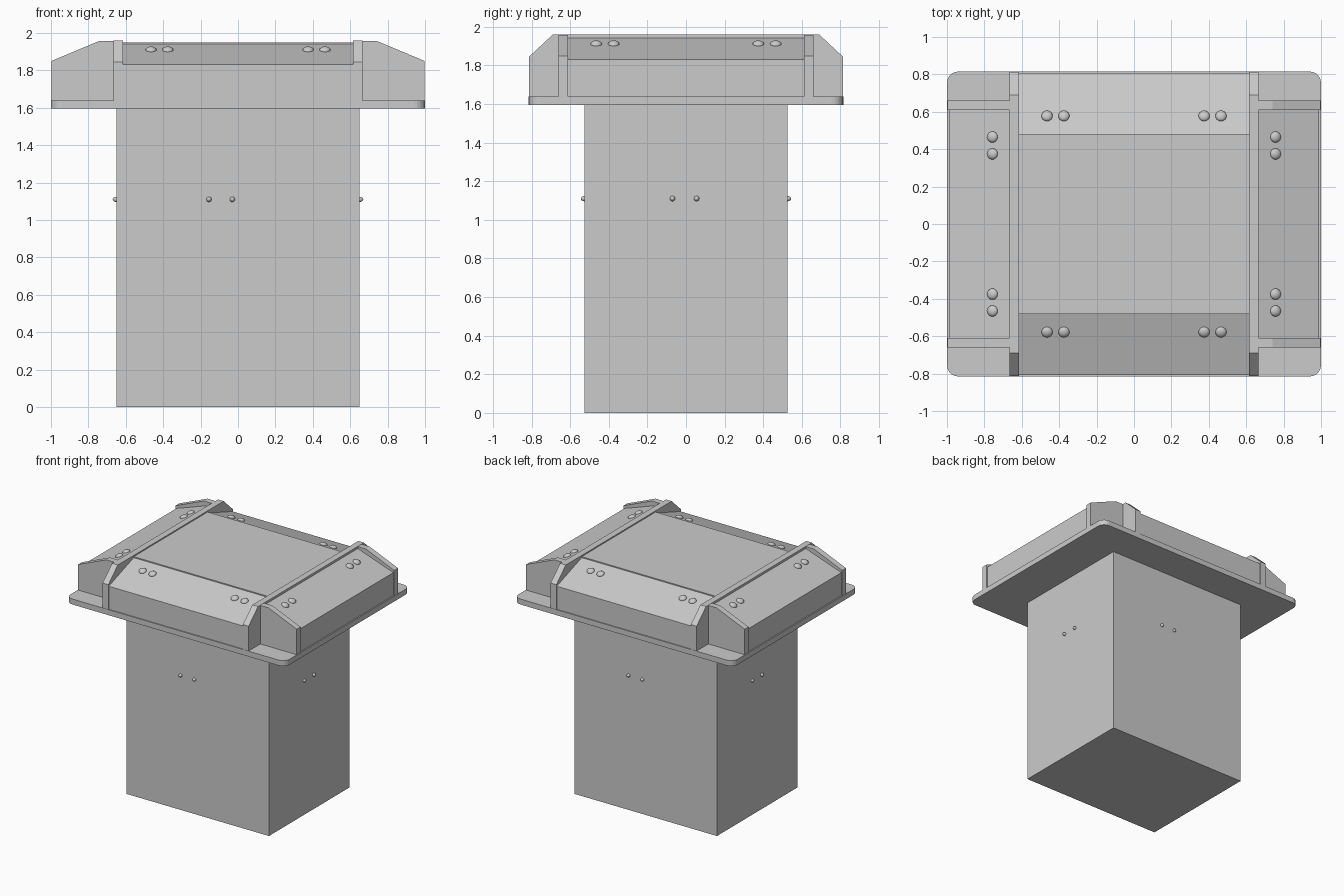
import bpy, bmesh, math
from mathutils import Matrix, Vector

if "Cube" in bpy.data.objects:
    bpy.data.objects.remove(bpy.data.objects["Cube"])

grey = bpy.data.materials.new("plain grey")
grey.diffuse_color = (0.6, 0.6, 0.6, 1)
grey.use_nodes = True
grey.node_tree.nodes["Principled BSDF"].inputs["Base Color"].default_value = grey.diffuse_color


def finish(name, bm, smooth=False):
    bmesh.ops.recalc_face_normals(bm, faces=bm.faces)
    me = bpy.data.meshes.new(name)
    bm.to_mesh(me)
    bm.free()
    me.materials.append(grey)
    for p in me.polygons:
        p.use_smooth = smooth
    ob = bpy.data.objects.new(name, me)
    bpy.context.collection.objects.link(ob)
    return ob


def box(name, x, y, z0, z1, round_r=0.0):
    bm = bmesh.new()
    bmesh.ops.create_cube(bm, size=1, matrix=Matrix.Translation((0, 0, (z0 + z1) / 2))
                          @ Matrix.Diagonal((2 * x, 2 * y, z1 - z0, 1)))
    if round_r:
        edges = [e for e in bm.edges
                 if abs((e.verts[0].co - e.verts[1].co).normalized().z) > 0.9]
        bmesh.ops.bevel(bm, geom=edges, offset=round_r, segments=5,
                        profile=0.5, affect='EDGES')
    return finish(name, bm)


def prism(name, profile, a, b, turn=0.0):
    """Extrude an (outward, z) profile from a to b sideways; outward is -y, then turn about z."""
    bm = bmesh.new()
    rot = Matrix.Rotation(turn, 3, 'Z')
    rings = [[bm.verts.new(rot @ Vector((s, -o, z))) for o, z in profile] for s in (a, b)]
    bm.faces.new(rings[0])
    bm.faces.new(rings[1])
    n = len(profile)
    for i in range(n):
        j = (i + 1) % n
        bm.faces.new((rings[0][i], rings[0][j], rings[1][j], rings[1][i]))
    return finish(name, bm)


def rivets(name, spots, normal, r, height):
    bm = bmesh.new()
    q = Vector(normal).to_track_quat('Z', 'Y').to_matrix().to_4x4()
    for s in spots:
        bmesh.ops.create_uvsphere(bm, u_segments=14, v_segments=8, radius=1,
                                  matrix=Matrix.Translation(s) @ q
                                  @ Matrix.Diagonal((r, r, height, 1)))
    return finish(name, bm, True)


# main body and flange
box("body", 0.65, 0.525, 0, 1.6)
box("flange_plate", 1.0, 0.815, 1.595, 1.64, 0.06)

# raised centre of the lid
box("lid_centre", 0.615, 0.482, 1.63, 1.95)

# sloped panels, end ribs and rivets on all four sides
for i, side in enumerate(("front", "right", "back", "left")):
    t = i * math.pi / 2
    rot = Matrix.Rotation(t, 3, 'Z')
    lateral = i % 2 == 1
    out, inner = (0.99, 0.665) if lateral else (0.807, 0.48)
    prism(side + "_panel", [(inner, 1.63), (out, 1.63), (out, 1.83), (inner, 1.942)],
          -0.615, 0.615, t)

    # slope rivets
    ro = 0.757 if lateral else 0.578
    rz = 1.83 + (out - ro) / (out - inner) * 0.112
    n = rot @ Vector((0, -0.112, out - inner))
    rivets(side + "_panel_rivets",
           [rot @ Vector((s, -ro, rz)) for s in (-0.465, -0.375, 0.375, 0.465)],
           n, 0.03, 0.018)

    # small body rivets
    face = 0.65 if lateral else 0.525
    spots = (-0.07, 0.055) if lateral else (-0.155, -0.03)
    rivets(side + "_body_rivets",
           [rot @ Vector((s, -face, 1.11)) for s in spots],
           rot @ Vector((0, -1, 0)), 0.014, 0.02)

    # end ribs closing the two side panels
    if lateral:
        for a, b, tag in ((-0.66, -0.61, "a"), (0.61, 0.66, "b")):
            prism(side + "_end_rib_" + tag,
                  [(0.64, 1.63), (0.998, 1.63), (0.998, 1.85), (0.74, 1.958), (0.64, 1.958)],
                  a, b, t)

# long ribs running front to back over the lid
for x, side in ((-0.64, "left"), (0.64, "right")):
    prism(side + "_long_rib",
          [(0.813, 1.63), (0.813, 1.845), (0.69, 1.96),
           (-0.69, 1.96), (-0.813, 1.845), (-0.813, 1.63)],
          x - 0.026, x + 0.026)
